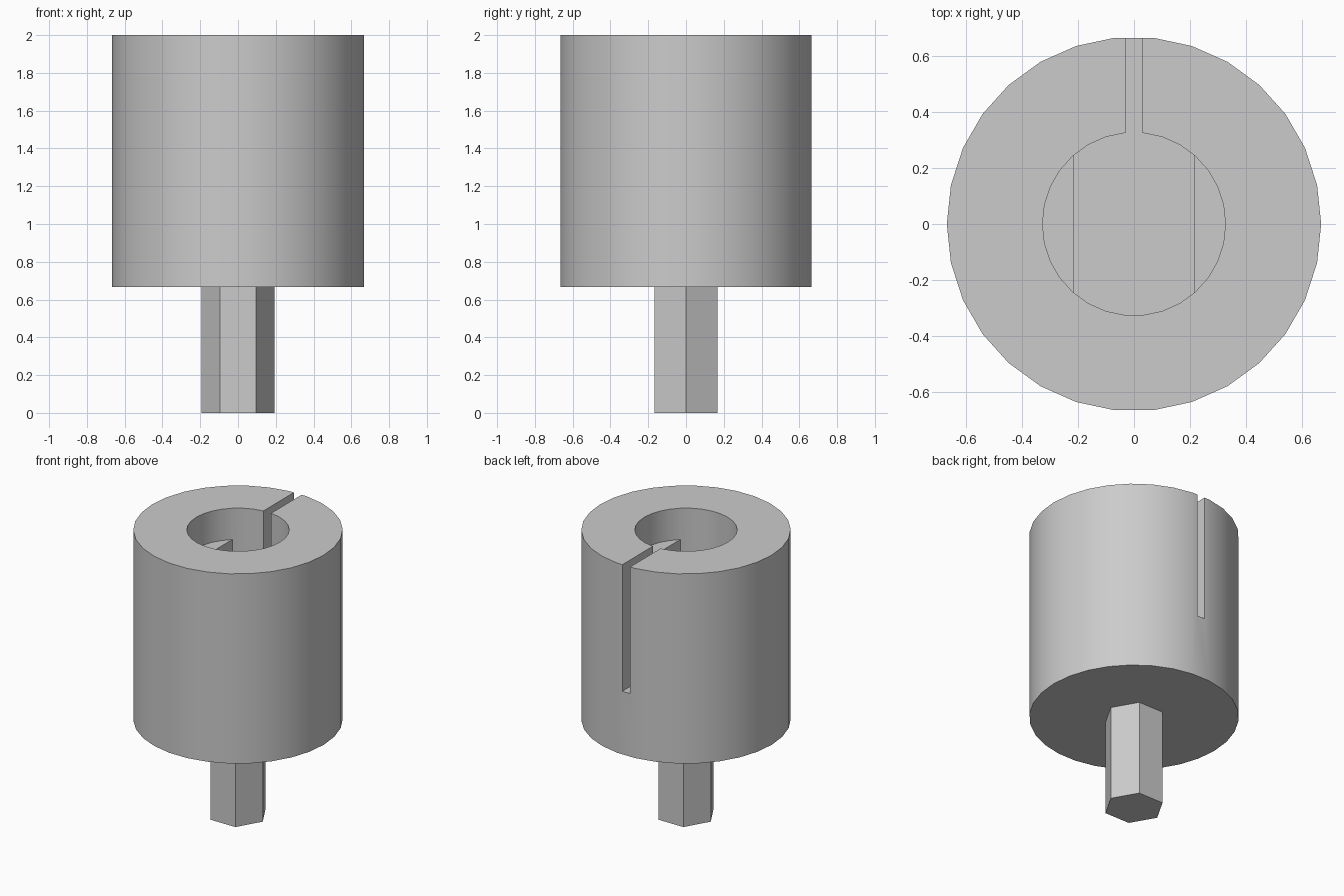
import bpy
import math

if "Cube" in bpy.data.objects:
    bpy.data.objects.remove(bpy.data.objects["Cube"], do_unlink=True)

SLOT_FLOOR = 1.11
LEDGE_TOP = 1.78

grey = bpy.data.materials.new("steel grey")
grey.use_nodes = True
colour = (0.6, 0.6, 0.6, 1)
grey.diffuse_color = colour
grey.node_tree.nodes["Principled BSDF"].inputs["Base Color"].default_value = colour


def prism(name, radius, sides, z0, z1):
    """Upright prism with one corner on the +x axis."""
    ring = [(radius * math.cos(math.tau * i / sides),
             radius * math.sin(math.tau * i / sides)) for i in range(sides)]
    verts = [(x, y, z) for z in (z0, z1) for x, y in ring]
    faces = [tuple(reversed(range(sides))), tuple(range(sides, 2 * sides))]
    for i in range(sides):
        j = (i + 1) % sides
        faces.append((i, j, j + sides, i + sides))
    mesh = bpy.data.meshes.new(name)
    mesh.from_pydata(verts, [], faces)
    mesh.materials.append(grey)
    obj = bpy.data.objects.new(name, mesh)
    bpy.context.collection.objects.link(obj)
    return obj


def box(name, low, high):
    centre = [(a + b) / 2 for a, b in zip(low, high)]
    bpy.ops.mesh.primitive_cube_add(size=1, location=centre)
    obj = bpy.context.object
    obj.name = name
    obj.scale = [b - a for a, b in zip(low, high)]
    obj.data.materials.append(grey)
    return obj


def select(obj):
    bpy.ops.object.select_all(action="DESELECT")
    obj.select_set(True)
    bpy.context.view_layer.objects.active = obj


def combine(target, tool, operation):
    """Apply a boolean and discard the tool."""
    tool.hide_render = True
    mod = target.modifiers.new(tool.name, "BOOLEAN")
    mod.operation = operation
    mod.solver = "EXACT"
    mod.object = tool
    select(target)
    bpy.ops.object.modifier_apply(modifier=mod.name)
    bpy.data.objects.remove(tool, do_unlink=True)


# Round socket body with a blind bore
body = prism("socket_body", 0.667, 30, 0.667, 2)
combine(body, prism("bore_cutter", 0.326, 30, SLOT_FLOOR, 2.2), "DIFFERENCE")

# Two flats inside the bore, set below the rim
for side in (-1, 1):
    xs = sorted((side * 0.215, side * 0.4))
    flat = box("bore_flat", (xs[0], -0.26, 0.95), (xs[1], 0.26, LEDGE_TOP))
    combine(body, flat, "UNION")

# Narrow slot through the back wall
combine(body, box("slot_cutter", (-0.03, 0.1, SLOT_FLOOR), (0.03, 0.9, 2.2)), "DIFFERENCE")
select(body)
bpy.ops.object.shade_smooth_by_angle(angle=math.radians(30))

# Hexagonal drive shank
prism("hex_shank", 0.193, 6, 0, 0.667)
